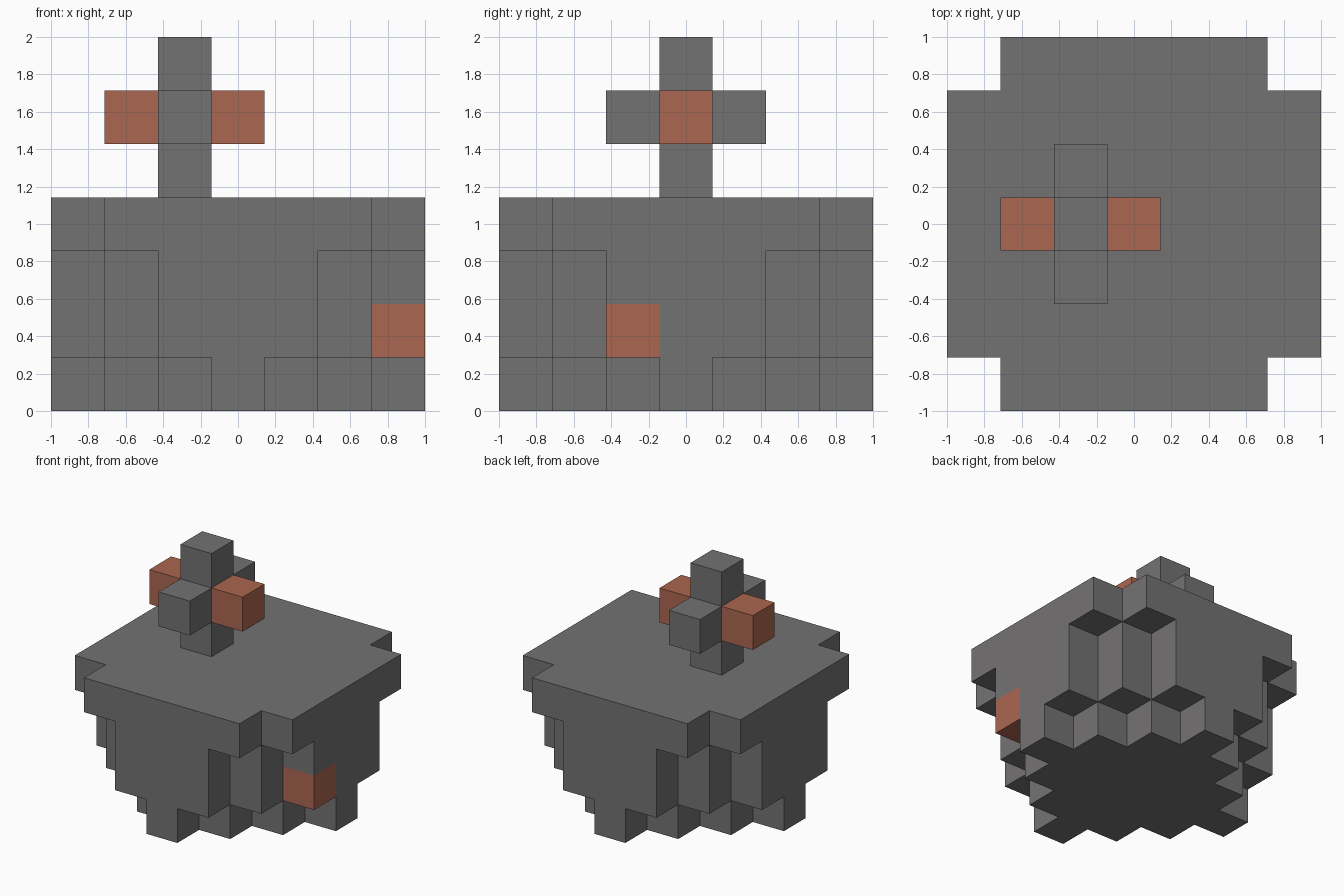
import bpy
import bmesh
import math
from mathutils import Vector

cube = bpy.data.objects.get("Cube")
if cube:
    bpy.data.objects.remove(cube, do_unlink=True)

UNIT = 2 / 7      # edge of one block
REACH = 3         # blocks from the centre to each side
GREY, CLAY = 0, 1


def make_material(name, rgb):
    mat = bpy.data.materials.new(name)
    mat.use_nodes = True
    color = (*rgb, 1)
    mat.diffuse_color = color
    mat.node_tree.nodes["Principled BSDF"].inputs["Base Color"].default_value = color
    return mat


materials = [make_material("stone grey", (0.175, 0.169, 0.17)),
             make_material("clay red", (0.41, 0.132, 0.079))]

AXES = [Vector(a) * s for a in ((1, 0, 0), (0, 1, 0), (0, 0, 1)) for s in (1, -1)]


def build_blocks(name, cells, touching=()):
    """Outer skin of a set of blocks; cells maps (i, j, layer) to a material."""
    bm = bmesh.new()
    for cell, mat in cells.items():
        centre = Vector(cell) + Vector((0, 0, 0.5))
        for normal in AXES:
            neighbour = tuple(int(c) for c in Vector(cell) + normal)
            if neighbour in cells or neighbour in touching:
                continue
            u = normal.yzx
            v = normal.cross(u)
            corners = [centre + (normal + u * a + v * b) / 2
                       for a, b in ((1, 1), (-1, 1), (-1, -1), (1, -1))]
            face = bm.faces.new([bm.verts.new(c * UNIT) for c in corners])
            face.material_index = mat
    bmesh.ops.remove_doubles(bm, verts=bm.verts, dist=UNIT / 100)
    # Merge flat neighbours into single large faces
    bmesh.ops.dissolve_limit(bm, angle_limit=math.radians(1), verts=bm.verts,
                             edges=bm.edges, delimit={'MATERIAL'})
    mesh = bpy.data.meshes.new(name)
    bm.to_mesh(mesh)
    bm.free()
    for mat in materials:
        mesh.materials.append(mat)
    obj = bpy.data.objects.new(name, mesh)
    bpy.context.collection.objects.link(obj)
    return obj


# Body: stepped diamond tiers that widen upwards
span = range(-REACH, REACH + 1)
tier_sizes = [3, 4, 4, 5]
body = {(i, j, layer): GREY
        for layer, size in enumerate(tier_sizes)
        for i in span for j in span if abs(i) + abs(j) <= size}
body[3, -1, 1] = CLAY   # single coloured block on the left side
build_blocks("stepped_body", body)

# Topper: upright post with four arms, the side pair coloured
post_x, arm_layer = -1, 5
topper = {(post_x, 0, layer): GREY for layer in (4, 5, 6)}
for side in (-1, 1):
    topper[post_x + side, 0, arm_layer] = CLAY
    topper[post_x, side, arm_layer] = GREY
build_blocks("cross_topper", topper, touching=body)
